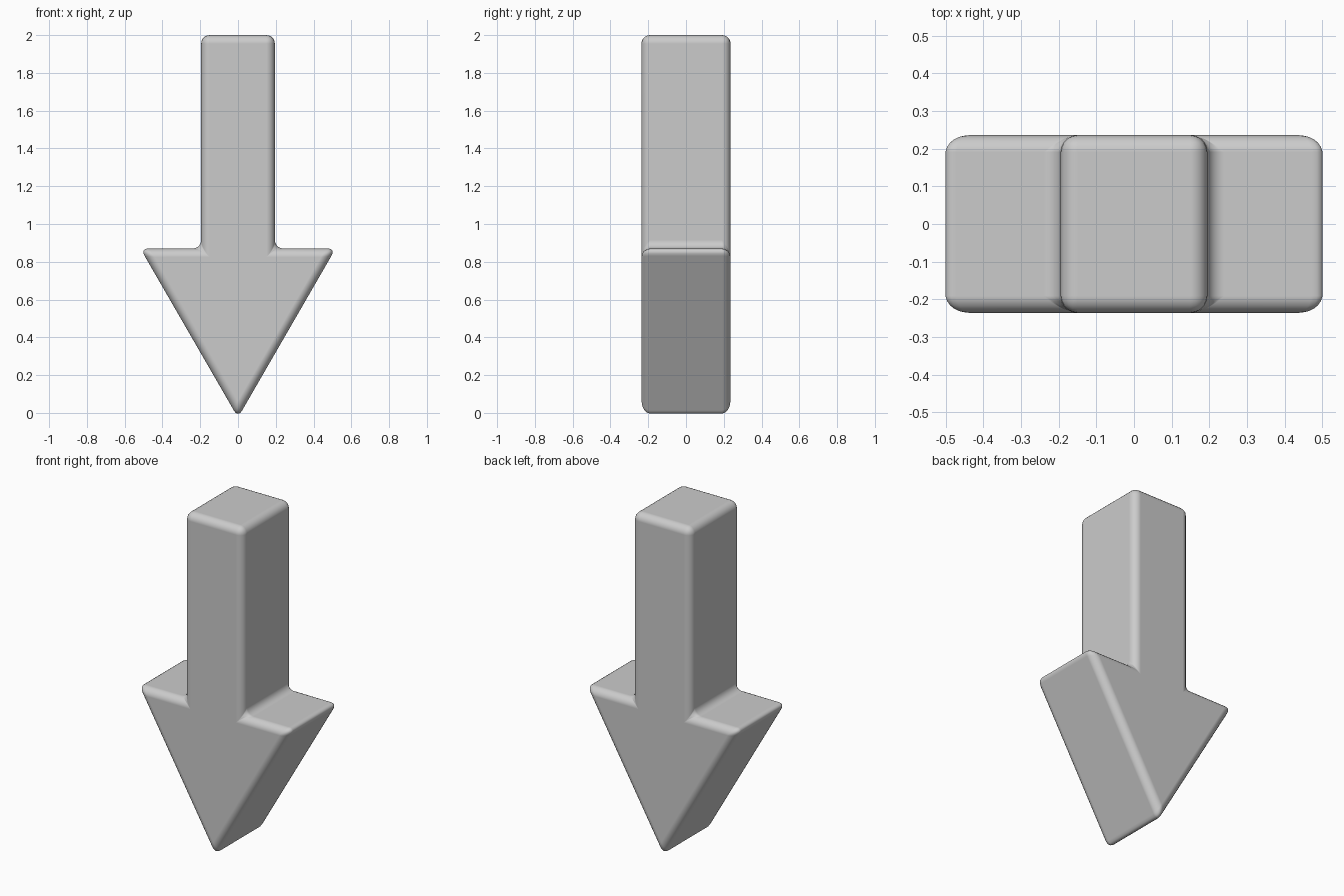
import bpy, bmesh

if "Cube" in bpy.data.objects:
    bpy.data.objects.remove(bpy.data.objects["Cube"])

HALF_DEPTH = 0.236
BEVEL = 0.045

# Right half of the arrow outline (x, z), from the top down to the barb
half = [(0.195, 2.0), (0.195, 0.87), (0.517, 0.87)]
tip = (0.0, -0.025)
outline = half + [tip] + [(-x, z) for x, z in reversed(half)]

# Extrude the outline through the depth
bm = bmesh.new()
face = bm.faces.new([bm.verts.new((x, -HALF_DEPTH, z)) for x, z in outline])
ext = bmesh.ops.extrude_face_region(bm, geom=[face])
verts = [g for g in ext["geom"] if isinstance(g, bmesh.types.BMVert)]
bmesh.ops.translate(bm, verts=verts, vec=(0, 2 * HALF_DEPTH, 0))
if len([f for f in bm.faces if len(f.verts) == len(outline)]) == 1:
    bm.faces.new([bm.verts.new((x, -HALF_DEPTH, z)) for x, z in outline])
    bmesh.ops.remove_doubles(bm, verts=bm.verts[:], dist=1e-5)
bmesh.ops.recalc_face_normals(bm, faces=bm.faces[:])

mesh = bpy.data.meshes.new("arrow")
bm.to_mesh(mesh)
bm.free()
arrow = bpy.data.objects.new("arrow", mesh)
bpy.context.collection.objects.link(arrow)

# Rounded edges all over
bevel = arrow.modifiers.new("rounding", "BEVEL")
bevel.width = BEVEL
bevel.segments = 5
bevel.limit_method = "ANGLE"
bevel.harden_normals = True

# Smooth shading
bpy.context.view_layer.objects.active = arrow
arrow.select_set(True)
bpy.ops.object.shade_smooth()
